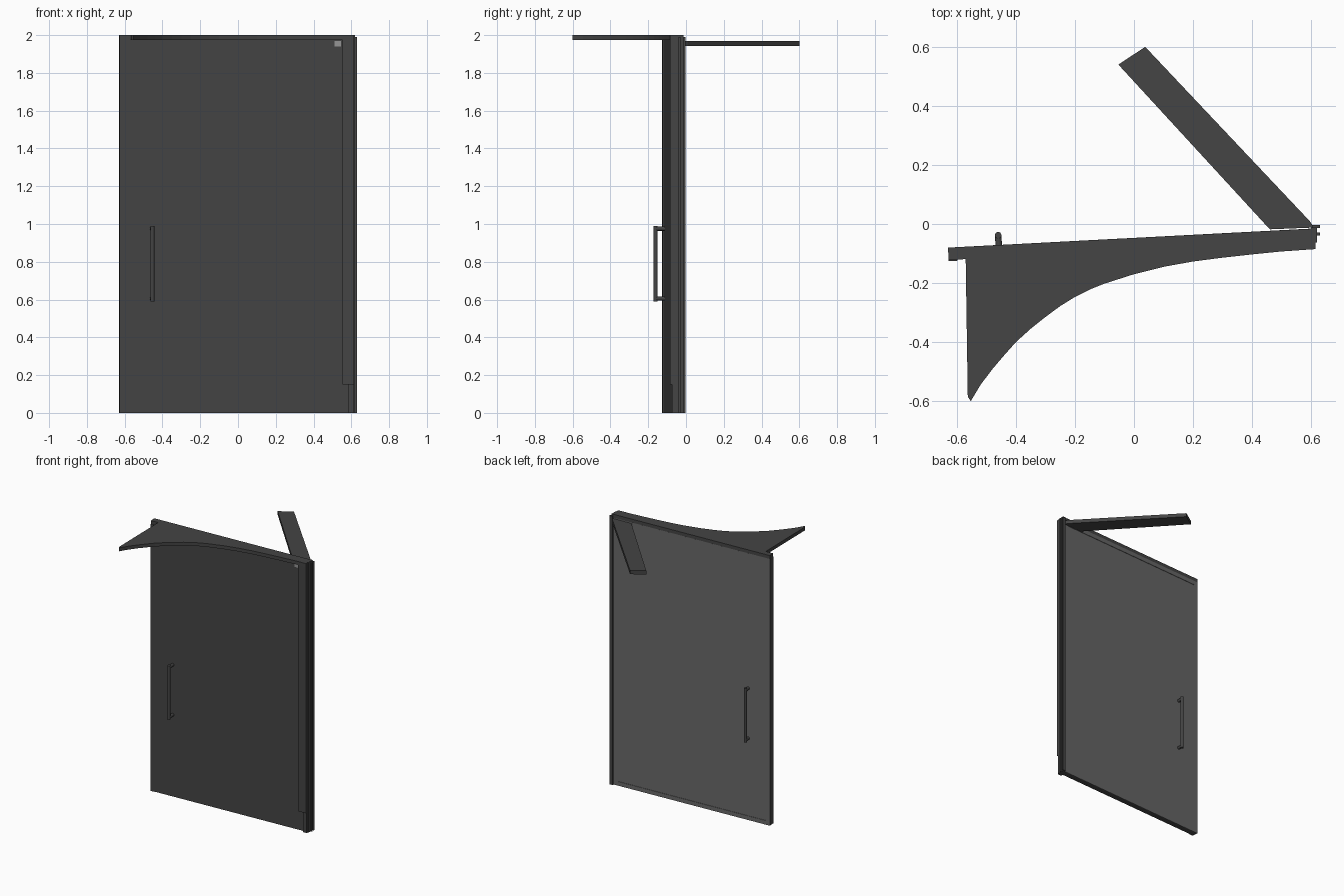
import bpy, bmesh, math
from mathutils import Matrix, Vector

if "Cube" in bpy.data.objects:
    bpy.data.objects.remove(bpy.data.objects["Cube"])


def material(name, v):
    m = bpy.data.materials.new(name)
    m.diffuse_color = (v, v, v, 1)
    m.use_nodes = True
    m.node_tree.nodes["Principled BSDF"].inputs["Base Color"].default_value = m.diffuse_color
    return m


DARK = material("charcoal", 0.058)
GREY = material("mid grey", 0.14)
PALE = material("pale grey", 0.3)

# Door space: x along the leaf from its free edge, y outwards from its back face
DOOR = Matrix.Translation((-0.63, -0.08, 0)) @ Matrix.Rotation(math.radians(3), 4, 'Z')
WORLD = Matrix.Identity(4)


def finish(name, bm, mat, matrix):
    bmesh.ops.recalc_face_normals(bm, faces=bm.faces[:])
    bm.transform(matrix)
    me = bpy.data.meshes.new(name)
    bm.to_mesh(me)
    bm.free()
    me.materials.append(mat)
    ob = bpy.data.objects.new(name, me)
    bpy.context.collection.objects.link(ob)
    return ob


def slab(name, outline, z0, z1, mat, matrix=WORLD):
    """Extrude a plan outline between two heights."""
    bm = bmesh.new()
    face = bm.faces.new([bm.verts.new((x, y, z0)) for x, y in outline])
    top = bmesh.ops.extrude_face_region(bm, geom=[face])["geom"]
    for v in top:
        if isinstance(v, bmesh.types.BMVert):
            v.co.z = z1
    return finish(name, bm, mat, matrix)


def box(name, x0, x1, y0, y1, z0, z1, mat, matrix=WORLD):
    return slab(name, [(x0, y0), (x1, y0), (x1, y1), (x0, y1)], z0, z1, mat, matrix)


def handle(name, face_y, bar_y):
    """Round pull bar with two stand-offs."""
    bm = bmesh.new()
    x, r = 0.172, 0.011
    rods = [((x, bar_y, 0.59), (x, bar_y, 0.99))]
    rods += [((x, face_y, z), (x, bar_y, z)) for z in (0.605, 0.975)]
    for a, b in rods:
        a, b = Vector(a), Vector(b)
        d = b - a
        mtx = Matrix.Translation((a + b) / 2) @ d.to_track_quat('Z', 'Y').to_matrix().to_4x4()
        bmesh.ops.create_cone(bm, cap_ends=True, segments=16, radius1=r, radius2=r,
                              depth=d.length, matrix=mtx)
    ob = finish(name, bm, DARK, DOOR)
    bpy.context.view_layer.objects.active = ob
    ob.select_set(True)
    bpy.ops.object.shade_smooth_by_angle()
    ob.select_set(False)


# Door leaf with a lighter back panel inside a slim rim
L = 1.235
box("door_leaf", 0, L, -0.042, -0.006, 0, 1.975, DARK, DOOR)
box("back_panel", 0.03, L - 0.03, -0.007, -0.003, 0.03, 1.945, GREY, DOOR)
for n, x0, x1, z0, z1 in (("free_side", 0, 0.03, 0, 1.975), ("hinge_side", L - 0.03, L, 0, 1.975),
                          ("bottom", 0.03, L - 0.03, 0, 0.03), ("top", 0.03, L - 0.03, 1.945, 1.975)):
    box("back_rim_" + n, x0, x1, -0.006, 0, z0, z1, GREY, DOOR)
box("front_edge_strip", 0, 0.03, -0.046, -0.042, 0, 1.975, DARK, DOOR)
box("free_edge_cap", 0, 0.065, -0.042, 0, 1.975, 2.0, DARK, DOOR)

# Hinge post and the stepped strip in front of it
box("hinge_post", 0.6, 0.62, -0.062, -0.012, 0, 2.0, DARK)
for i, y in enumerate((-0.034, -0.008)):
    box(f"post_rib_{i}", 0.605, 0.63, y - 0.005, y + 0.005, 0, 1.99, DARK)
box("front_strip", 0.553, 0.615, -0.085, -0.055, 0.15, 1.975, DARK)
box("strip_foot", 0.585, 0.615, -0.075, -0.055, 0, 0.2, DARK)

# Curved front wing plate along the top
curve = [(-0.57, -0.125), (-0.563, -0.585), (-0.553, -0.60), (-0.52, -0.545), (-0.48, -0.492),
         (-0.44, -0.445), (-0.4, -0.40), (-0.35, -0.355), (-0.3, -0.315), (-0.25, -0.278),
         (-0.2, -0.247), (-0.15, -0.222), (-0.1, -0.202), (0, -0.17), (0.1, -0.145), (0.2, -0.127),
         (0.3, -0.114), (0.4, -0.103), (0.5, -0.093), (0.615, -0.085), (0.615, -0.015),
         (-0.57, -0.077)]
slab("front_wing", curve, 1.975, 2.0, DARK)

# Slanted arm behind the door
slab("rear_arm", [(-0.053, 0.54), (0.46, -0.018), (0.61, -0.012), (0.595, 0.01), (0.038, 0.60)],
     1.943, 1.97, DARK)

# Small pale corner button on the front
box("corner_button", 0.51, 0.545, -0.066, -0.06, 1.94, 1.968, PALE)

handle("front_handle", -0.04, -0.09)
handle("back_handle", -0.006, 0.033)
